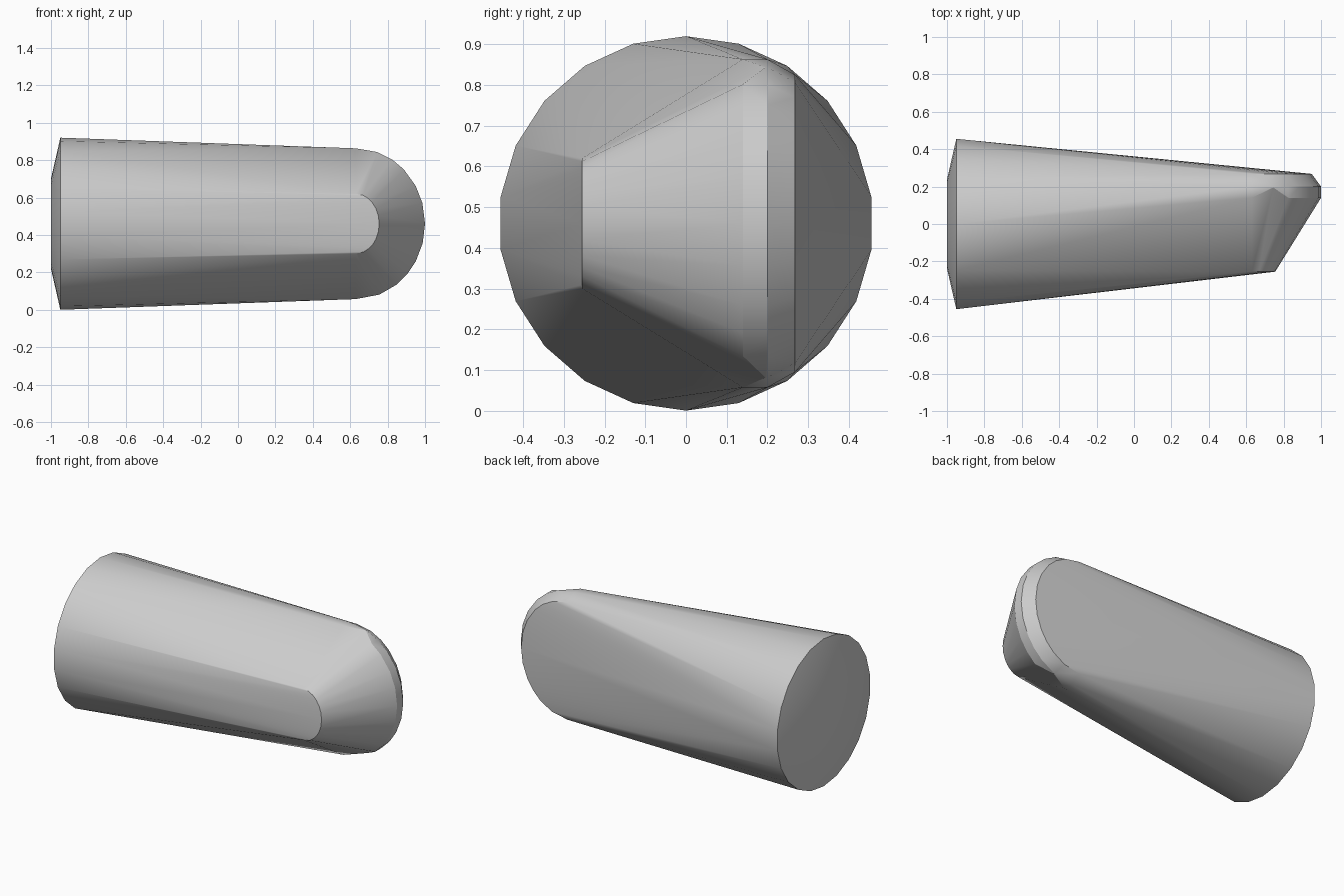
import bpy
import bmesh
from math import sin, cos, radians, tau

cube = bpy.data.objects.get("Cube")
if cube:
    bpy.data.objects.remove(cube, do_unlink=True)

MID = 0.46       # height of the long axis
END_X = 0.63     # where the rounded tip begins
RIM_SIDES = 22
TIP_ANGLES = (90, 72, 58, 46, 30, 16, 0, -15, -30, -42, -54, -70, -90)

grey = bpy.data.materials.new("plain grey")
grey.use_nodes = True
colour = (0.6, 0.6, 0.6, 1)
grey.diffuse_color = colour
grey.node_tree.nodes["Principled BSDF"].inputs["Base Color"].default_value = colour

bm = bmesh.new()


def disc(x, radius):
    """Circle of points across the long axis."""
    for i in range(RIM_SIDES):
        a = tau * i / RIM_SIDES
        bm.verts.new((x, radius * sin(a), MID + radius * cos(a)))


def tip(y, length, height):
    """Half-oval of points around the rounded tip, at one depth."""
    return {a: bm.verts.new((END_X + length * cos(radians(a)), y,
                             MID + height * sin(radians(a))))
            for a in TIP_ANGLES}


# Wide butt end with a shallow bevelled rim
disc(-1.0, 0.24)
disc(-0.95, 0.46)

# Layers of the rounded tip, front to back
tip(-0.255, 0.125, 0.16)
band = tip(0.14, 0.37, 0.403)
tip(0.20, 0.37, 0.403)
tip(0.268, 0.32, 0.365)

# Stretch one skin over all layers
hull = bmesh.ops.convex_hull(bm, input=bm.verts[:])
loose = [v for v in set(hull["geom_interior"] + hull["geom_unused"])
         if isinstance(v, bmesh.types.BMVert)]
bmesh.ops.delete(bm, geom=loose, context="VERTS")

# Small folded notches above and below the tip
for angle in (72, -70):
    if band[angle].is_valid:
        band[angle].co.y = 0.195

bmesh.ops.recalc_face_normals(bm, faces=bm.faces[:])
mesh = bpy.data.meshes.new("tapered_body")
bm.to_mesh(mesh)
bm.free()
mesh.materials.append(grey)

body = bpy.data.objects.new("tapered_body", mesh)
bpy.context.collection.objects.link(body)
bpy.ops.object.select_all(action="DESELECT")
body.select_set(True)
bpy.context.view_layer.objects.active = body
bpy.ops.object.shade_smooth_by_angle(angle=radians(30))
